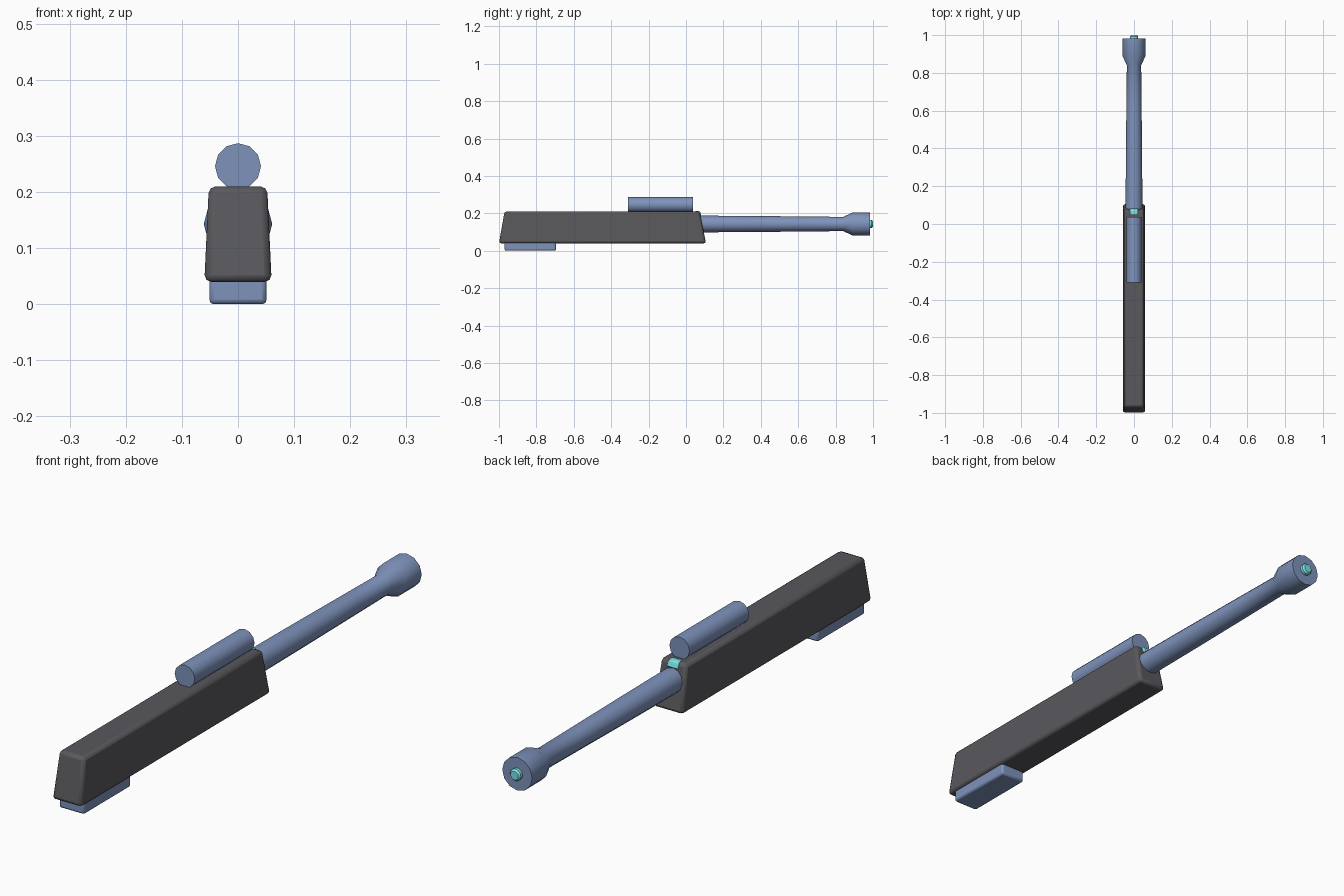
import bpy, bmesh, math

if "Cube" in bpy.data.objects:
    bpy.data.objects.remove(bpy.data.objects["Cube"])


def material(name, rgb):
    m = bpy.data.materials.new(name)
    m.diffuse_color = (*rgb, 1)
    m.use_nodes = True
    m.node_tree.nodes["Principled BSDF"].inputs["Base Color"].default_value = m.diffuse_color
    return m


DARK = material("dark_grey", (0.10, 0.10, 0.11))
BLUE = material("steel_blue", (0.21, 0.29, 0.50))
CYAN = material("cyan", (0.20, 0.75, 0.80))


def finish(name, bm, mat, bevel=0.0, angle=35):
    bmesh.ops.recalc_face_normals(bm, faces=bm.faces)
    mesh = bpy.data.meshes.new(name)
    bm.to_mesh(mesh)
    bm.free()
    ob = bpy.data.objects.new(name, mesh)
    bpy.context.collection.objects.link(ob)
    mesh.materials.append(mat)
    if bevel:
        mod = ob.modifiers.new("bevel", 'BEVEL')
        mod.width = bevel
        mod.segments = 2
    bpy.ops.object.select_all(action='DESELECT')
    ob.select_set(True)
    bpy.context.view_layer.objects.active = ob
    bpy.ops.object.shade_smooth_by_angle(angle=math.radians(angle))
    return ob


def tapered_block(name, bottom, top, mat, bevel):
    # bottom and top: (half width, y start, y end, z)
    bm = bmesh.new()
    rings = [[bm.verts.new(p) for p in
              ((-w, a, z), (w, a, z), (w, b, z), (-w, b, z))]
             for w, a, b, z in (bottom, top)]
    lo, hi = rings
    bm.faces.new(lo)
    bm.faces.new(hi)
    for i in range(4):
        j = (i + 1) % 4
        bm.faces.new((lo[i], lo[j], hi[j], hi[i]))
    return finish(name, bm, mat, bevel)


def tube(name, profile, z, mat, sides=12):
    # profile: (y, radius) rings swept around an axis along y
    bm = bmesh.new()
    rings = []
    for y, r in profile:
        rings.append([bm.verts.new((r * math.cos(k * math.tau / sides), y,
                                    z + r * math.sin(k * math.tau / sides)))
                      for k in range(sides)])
    bm.faces.new(rings[0])
    bm.faces.new(rings[-1])
    for p, q in zip(rings, rings[1:]):
        for i in range(sides):
            j = (i + 1) % sides
            bm.faces.new((p[i], p[j], q[j], q[i]))
    return finish(name, bm, mat)


# long wedge-ended body and the pad under its rear
tapered_block("body", (0.06, -1.0, 0.107, 0.04), (0.052, -0.97, 0.072, 0.21), DARK, 0.012)
tapered_block("rear_pad", (0.051, -0.97, -0.695, 0.0), (0.051, -0.97, -0.695, 0.06), BLUE, 0.008)

# barrel with flared muzzle
tube("barrel", [(0.03, 0.045), (0.35, 0.043), (0.65, 0.040), (0.84, 0.038),
                (0.89, 0.061), (0.983, 0.061)], 0.143, BLUE)
# sight tube on top
tube("sight_tube", [(-0.31, 0.041), (0.038, 0.041)], 0.246, BLUE)

# glowing details: muzzle core and marker at the top front edge of the body
tube("muzzle_core", [(0.97, 0.023), (0.993, 0.022), (1.0, 0.016)], 0.143, CYAN)
tapered_block("front_marker", (0.024, 0.048, 0.083, 0.188), (0.02, 0.048, 0.074, 0.213), CYAN, 0.006)
